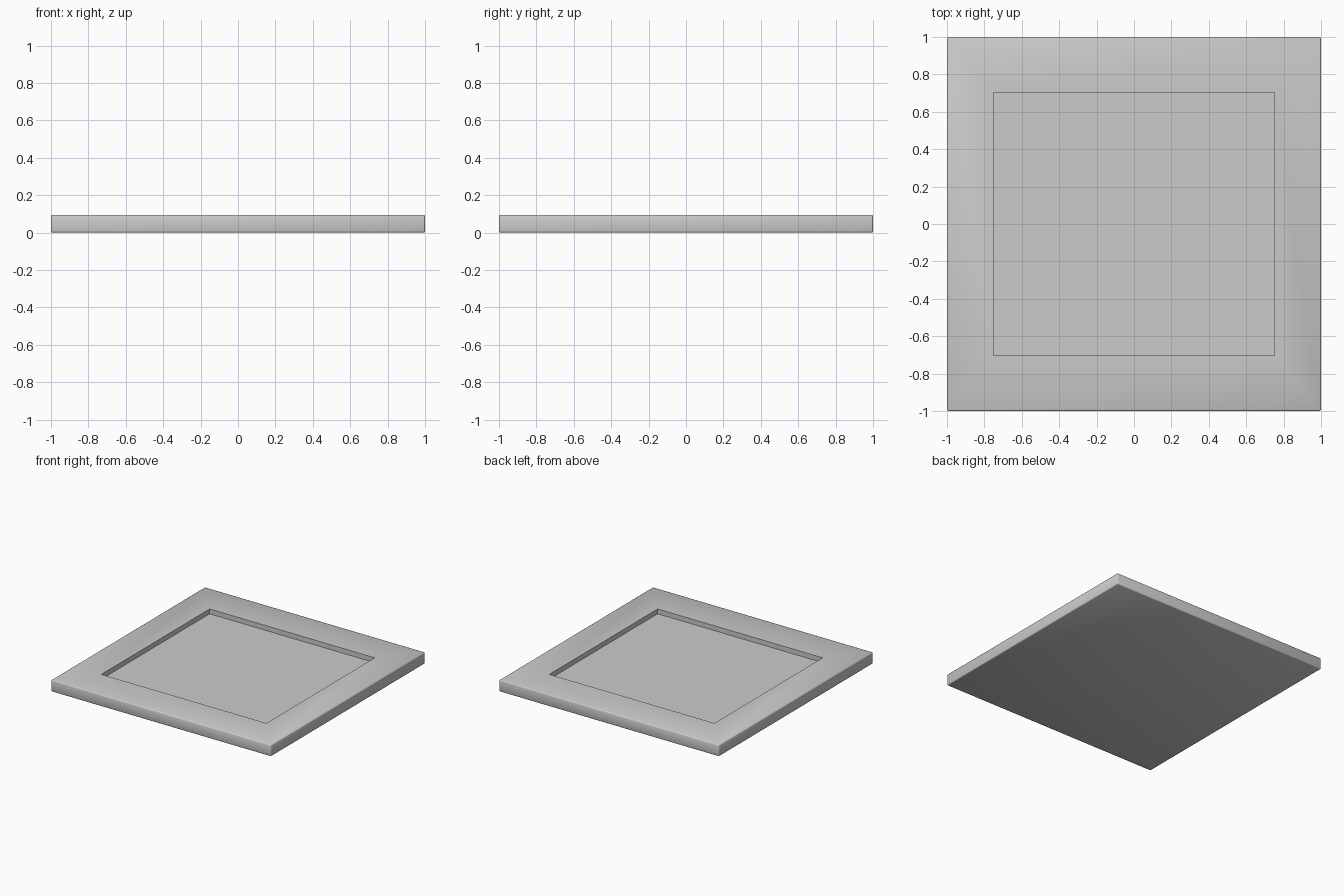
import bpy, bmesh, math
from mathutils import Matrix

if "Cube" in bpy.data.objects:
    bpy.data.objects.remove(bpy.data.objects["Cube"])

HEIGHT = 0.095
POCKET_X, POCKET_Y, DEPTH = 0.75, 0.703, 0.04

# Square slab with slightly softened outer edges
bm = bmesh.new()
bmesh.ops.create_cube(bm, size=1, matrix=Matrix.Translation((0, 0, HEIGHT / 2))
                      @ Matrix.Diagonal((2, 2, HEIGHT, 1)))
bmesh.ops.bevel(bm, geom=bm.edges[:], offset=0.008, segments=2,
                profile=0.5, affect='EDGES')

# Rectangular recess sunk into the top
top = max(bm.faces, key=lambda f: (f.normal.z > 0.99) * f.calc_area())
bmesh.ops.inset_individual(bm, faces=[top], thickness=0.2)


def size_to_pocket(face):
    for v in face.verts:
        v.co.x = math.copysign(POCKET_X, v.co.x)
        v.co.y = math.copysign(POCKET_Y, v.co.y)


size_to_pocket(top)
bmesh.ops.inset_individual(bm, faces=[top], thickness=0.01)
size_to_pocket(top)
for v in top.verts:
    v.co.z -= DEPTH
bmesh.ops.recalc_face_normals(bm, faces=bm.faces[:])

mesh = bpy.data.meshes.new("recessed_tray")
bm.to_mesh(mesh)
bm.free()
tray = bpy.data.objects.new("recessed_tray", mesh)
bpy.context.collection.objects.link(tray)

# Smooth rounded rim, crisp recess edges
bpy.context.view_layer.objects.active = tray
tray.select_set(True)
bpy.ops.object.shade_smooth_by_angle(angle=math.radians(50))
